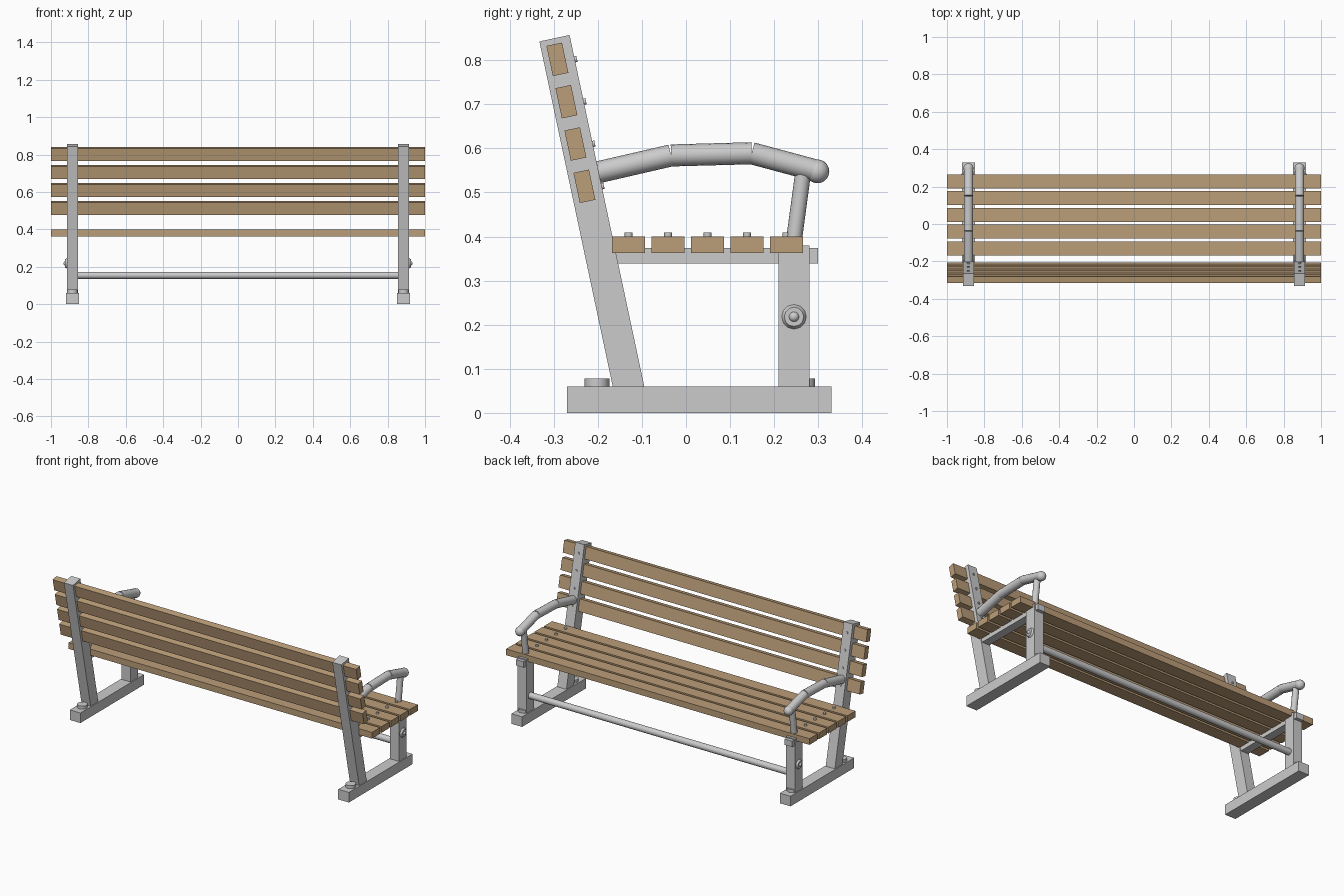
import bpy, math
from mathutils import Vector

if "Cube" in bpy.data.objects:
    bpy.data.objects.remove(bpy.data.objects["Cube"])

wood = bpy.data.materials.new("wood")
wood.diffuse_color = (0.50, 0.34, 0.19, 1)
wood.use_nodes = True
wood.node_tree.nodes["Principled BSDF"].inputs["Base Color"].default_value = wood.diffuse_color
TILT = math.radians(12)          # backrest lean
SX = 0.885                       # side frame position
N = Vector((0, math.cos(TILT), math.sin(TILT)))   # backrest facing direction


def box(name, loc, size, tilt=0.0, mat=None):
    bpy.ops.mesh.primitive_cube_add(size=1, location=loc, rotation=(tilt, 0, 0))
    o = bpy.context.object
    o.name = name
    o.scale = size
    bpy.ops.object.transform_apply(location=False, rotation=False, scale=True)
    if mat:
        o.data.materials.append(mat)
    return o


def smooth(o, name):
    o.name = name
    bpy.ops.object.shade_smooth_by_angle(angle=math.radians(40))
    return o


def rod(name, a, b, r, r2=None, sides=16):
    a, b = Vector(a), Vector(b)
    d = b - a
    bpy.ops.mesh.primitive_cone_add(vertices=sides, radius1=r, radius2=r if r2 is None else r2,
                                    depth=d.length, location=(a + b) / 2,
                                    rotation=d.to_track_quat('Z', 'Y').to_euler())
    return smooth(bpy.context.object, name)


def ball(name, loc, r):
    bpy.ops.mesh.primitive_uv_sphere_add(segments=16, ring_count=10, radius=r, location=loc)
    return smooth(bpy.context.object, name)


seat_y = [-0.13 + 0.0895 * i for i in range(5)]
back_yz = [(-0.2305 - 0.0204 * i, 0.514 + 0.096 * i) for i in range(4)]

# Wooden slats
for y in seat_y:
    box("seat_slat", (0, y, 0.3815), (2, 0.075, 0.037), mat=wood)
for y, z in back_yz:
    box("back_slat", (0, y, z), (2, 0.036, 0.07), TILT, wood)

# Stretcher between the front legs
rod("stretcher", (-SX, 0.245, 0.154), (SX, 0.245, 0.154), 0.019)

for s in (-1, 1):
    x = s * SX
    # Frame: foot, front leg, seat rail, leaning back post
    box("foot", (x, 0.03, 0.03), (0.07, 0.60, 0.06))
    box("front_leg", (x, 0.245, 0.215), (0.06, 0.07, 0.33))
    box("seat_rail", (x, 0.065, 0.3565), (0.05, 0.47, 0.035))
    top, low = Vector((x, -0.298, 0.85)), Vector((x, -0.1265, 0.04))
    box("back_post", (top + low) / 2, (0.06, 0.07, (top - low).length), TILT)

    # Armrest: bent tube with a ball at the front corner
    path = [(-0.225, 0.54), (-0.034, 0.584), (0.149, 0.589), (0.298, 0.549)]
    for p, q in zip(path, path[1:]):
        rod("armrest_tube", (x, *p), (x, *q), 0.025)
    ball("armrest_end", (x, 0.298, 0.548), 0.027)
    rod("armrest_support", (x, 0.267, 0.555), (x, 0.242, 0.37), 0.018)

    # Bolts on slats and feet
    for y in seat_y:
        rod("seat_bolt", (x, y, 0.395), (x, y, 0.409), 0.009, sides=10)
    for y, z in back_yz:
        c = Vector((x, y + 0.0395, z))
        rod("back_bolt", c - N * 0.006, c + N * 0.005, 0.007, sides=10)
    for y in (-0.202, 0.265):
        rod("foot_bolt", (x, y, 0.055), (x, y, 0.078), 0.028)

    # Round boss on the outside of each front leg
    rod("leg_boss", (x + s * 0.025, 0.245, 0.218), (x + s * 0.04, 0.245, 0.218), 0.031, 0.022, sides=12)
    ball("leg_boss_cap", (x + s * 0.036, 0.245, 0.218), 0.012)
